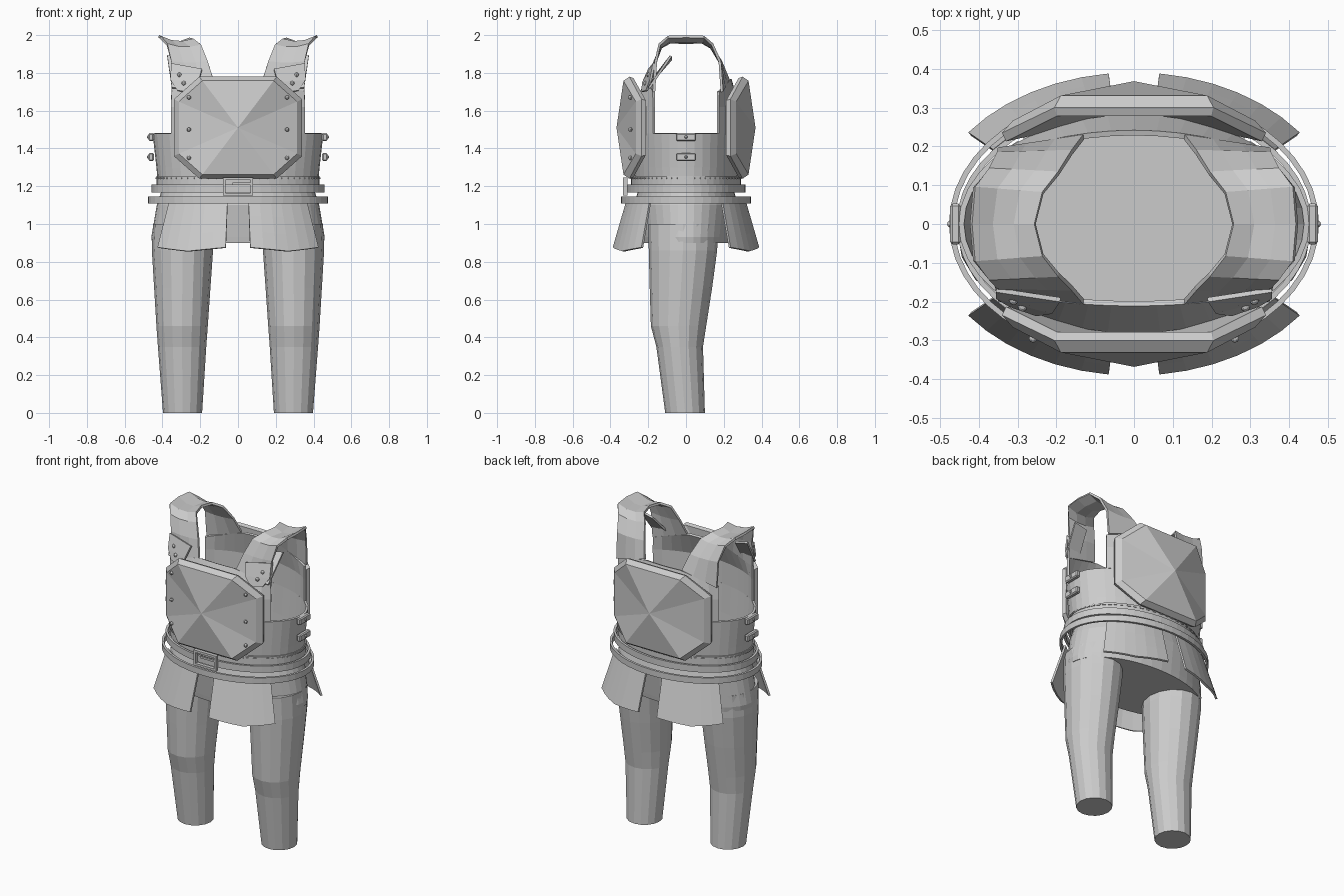
import bpy, bmesh
from math import sin, cos, pi, radians
from mathutils import Matrix, Vector

if "Cube" in bpy.data.objects:
    bpy.data.objects.remove(bpy.data.objects["Cube"])


def finish(name, bm, thick=0):
    bmesh.ops.remove_doubles(bm, verts=bm.verts, dist=0.0002)
    bmesh.ops.recalc_face_normals(bm, faces=bm.faces)
    me = bpy.data.meshes.new(name)
    bm.to_mesh(me)
    bm.free()
    ob = bpy.data.objects.new(name, me)
    bpy.context.collection.objects.link(ob)
    if thick:
        m = ob.modifiers.new("thickness", 'SOLIDIFY')
        m.thickness = thick
        m.offset = 0
    return ob


def grid(name, rows, closed=False, caps=False, thick=0):
    """Skin a list of point rows; closed rows are rings."""
    bm = bmesh.new()
    vs = [[bm.verts.new(p) for p in r] for r in rows]
    n = len(rows[0])
    for a, b in zip(vs, vs[1:]):
        for i in range(n if closed else n - 1):
            j = (i + 1) % n
            bm.faces.new((a[i], a[j], b[j], b[i]))
    if caps:
        bm.faces.new(vs[0])
        bm.faces.new(vs[-1])
    return finish(name, bm, thick)


def ellipse(rx, ry, z, n=40, cx=0, cy=0):
    return [(cx + rx * sin(2 * pi * i / n), cy - ry * cos(2 * pi * i / n), z) for i in range(n)]


def band(name, rx, ry, z0, z1, t):
    outer, inner = (rx, ry), (rx - t, ry - t)
    prof = [(outer, z0), (outer, z1), (inner, z1), (inner, z0), (outer, z0)]
    return grid(name, [ellipse(*r, z, 48) for r, z in prof], True)


def boxes(name, items, bevel=0):
    """items: (centre, size, z rotation)"""
    bm = bmesh.new()
    for c, s, rot in items:
        bmesh.ops.create_cube(bm, size=1, matrix=Matrix.Translation(c) @ Matrix.Rotation(rot, 4, 'Z')
                              @ Matrix.Diagonal((*s, 1)))
    if bevel:
        bmesh.ops.bevel(bm, geom=bm.edges[:], offset=bevel, segments=1, affect='EDGES')
    return finish(name, bm)


def rivets(name, points, r=0.011):
    bm = bmesh.new()
    for p in points:
        bmesh.ops.create_uvsphere(bm, u_segments=8, v_segments=6, radius=r, matrix=Matrix.Translation(p))
    return finish(name, bm)


# Trouser legs: z, x range, y range
leg = [(0, .19, .397, -.11, .10), (.35, .168, .424, -.157, .09), (.46, .16, .432, -.186, .107),
       (.66, .146, .444, -.192, .138), (.86, .132, .456, -.197, .165), (1.0, .135, .45, -.2, .17)]
for side, s in (("right", 1), ("left", -1)):
    grid(side + "_leg", [ellipse((b - a) / 2, (d - c) / 2, z, 16, s * (a + b) / 2, (c + d) / 2)
                         for z, a, b, c, d in leg], True, True)

# Pelvis closing the trousers at the top
grid("pelvis", [ellipse(.455, .245, .90), ellipse(.459, .25, .93), ellipse(.43, .275, 1.10),
                ellipse(.40, .25, 1.19)], True, True)

# Vest: waist tube, front and back panels
grid("vest_waist", [ellipse(.415, .262, 1.19), ellipse(.425, .268, 1.3), ellipse(.445, .275, 1.48)],
     True, thick=.014)
us = [i / 6 - 1 for i in range(13)]
for nm, s, top in (("front", -1, .205), ("back", 1, .235)):
    rows = [[(.445 * sin(radians(52) * u), s * .275 * cos(radians(52) * u), z) for u in us]
            for z in (1.48, 1.62)]
    rows.append([(.35 * u, s * (top - (top - .17) * u * u),
                  1.765 - .065 * max(0, (abs(u) - .37) / .63)) for u in us])
    grid("vest_" + nm, rows, thick=.014)

# Shoulder straps arching from the front panel to the back panel
outer = [(.35, .17, 1.70), (.353, .16, 1.86), (.375, .14, 1.95), (.412, .095, 1.99), (.42, 0, 1.993)]
inner = [(.13, .2, 1.765), (.16, .165, 1.86), (.195, .13, 1.945), (.235, .08, 1.975), (.255, 0, 1.98)]
for side, s in (("right", 1), ("left", -1)):
    half = []
    for k, (o, i) in enumerate(zip(outer, inner)):
        o, i = Vector(o), Vector(i)
        row = [i.lerp(o, f) for f in (0, .33, .67, 1)]
        for p in row[1:3]:
            p.z -= .006 * k
        half.append(row)
    front = [[(s * p.x, -p.y, p.z) for p in r] for r in half]
    back = [[(s * p.x, p.y * (1.12 if k < 2 else 1), p.z) for p in r] for k, r in enumerate(half)]
    grid(side + "_shoulder_strap", front + back[-2::-1], thick=.014)

    # Riveted tab and loose strap end on the chest
    tab = [((.25, -.232, 1.70), (.32, -.208, 1.705)), ((.21, -.226, 1.75), (.355, -.187, 1.76)),
           ((.19, -.195, 1.82), (.355, -.17, 1.85))]
    grid(side + "_strap_tab", [[(s * x, y, z) for x, y, z in r] for r in tab], thick=.012)
    end = [((.25, -.21, 1.72), (.35, -.195, 1.72)), ((.29, -.08, 1.87), (.375, -.08, 1.89))]
    grid(side + "_strap_end", [[(s * x, y, z) for x, y, z in r] for r in end], thick=.012)
    rivets(side + "_tab_rivets", [(s * .31, -.197, 1.79), (s * .287, -.214, 1.745)], .012)

    # Side buckles on the vest
    boxes(side + "_side_buckles", [((s * .46, 0, z), (.028, .105, .042), 0) for z in (1.46, 1.355)], .006)
    rivets(side + "_buckle_pins", [(s * .473, 0, z) for z in (1.46, 1.355)], .009)

# Faceted octagonal chest and back plates
oct_ = [(.205, .27, .30), (.34, .15, .235), (.34, -.15, .235), (.205, -.27, .30)]
oct_ += [(-x, z, y) for x, z, y in reversed(oct_)]
for nm, s in (("chest", -1), ("back", 1)):
    rows = [[(x * k, s * (y + dy), 1.51 + z * k) for x, z, y in oct_]
            for k, dy in ((.97, -.022), (1, 0), (.92, .031))]
    rows.append([(0, s * .368, 1.51)] * 8)
    bm = bmesh.new()
    vs = [[bm.verts.new(p) for p in r] for r in rows]
    for a, b in zip(vs, vs[1:]):
        for i in range(8):
            bm.faces.new((a[i], a[i - 1], b[i - 1], b[i]))
    c = bm.verts.new((0, s * .285, 1.51))
    for i in range(8):
        bm.faces.new((vs[0][i], vs[0][i - 1], c))
    finish(nm + "_plate", bm)
rivets("chest_plate_rivets", [(s * .26, -.295, z) for s in (1, -1) for z in (1.67, 1.5, 1.35)])

# Stitched hem, two belts and the buckle
band("vest_hem", .432, .29, 1.195, 1.255, .016)
dashes = []
for i in range(64):
    t = 2 * pi * i / 64
    dashes.append(((.433 * sin(t), -.291 * cos(t), 1.243),
                   (.022, .006, .007), Vector((.433 * cos(t), .291 * sin(t))).angle_signed(Vector((1, 0)))))
boxes("hem_stitching", dashes)
band("upper_belt", .457, .315, 1.167, 1.208, .014)
band("lower_belt", .477, .345, 1.108, 1.146, .014)
bars = [((s * .072, -.322, 1.198), (.014, .022, .095), 0) for s in (1, -1)]
bars += [((0, -.322, z), (.158, .022, .014), 0) for z in (1.157, 1.24)]
bars.append(((.02, -.328, 1.213), (.1, .012, .012), 0))
boxes("belt_buckle", bars)

# Four flared hip plates
for nm, sy in (("front", -1), ("back", 1)):
    for side, sx in (("right", 1), ("left", -1)):
        rows = []
        for k in range(4):
            f = k / 3
            rx, ry = .45 + .08 * f, .312 + .073 * f
            row = []
            for j in range(7):
                t = radians(7 + 46 * j / 6)
                drop = .25 + .02 * (1 - abs(j - 3) / 3)
                row.append((sx * rx * sin(t), sy * ry * cos(t), 1.125 - drop * f))
            rows.append(row)
        grid(f"{nm}_{side}_hip_plate", rows, thick=.012)
